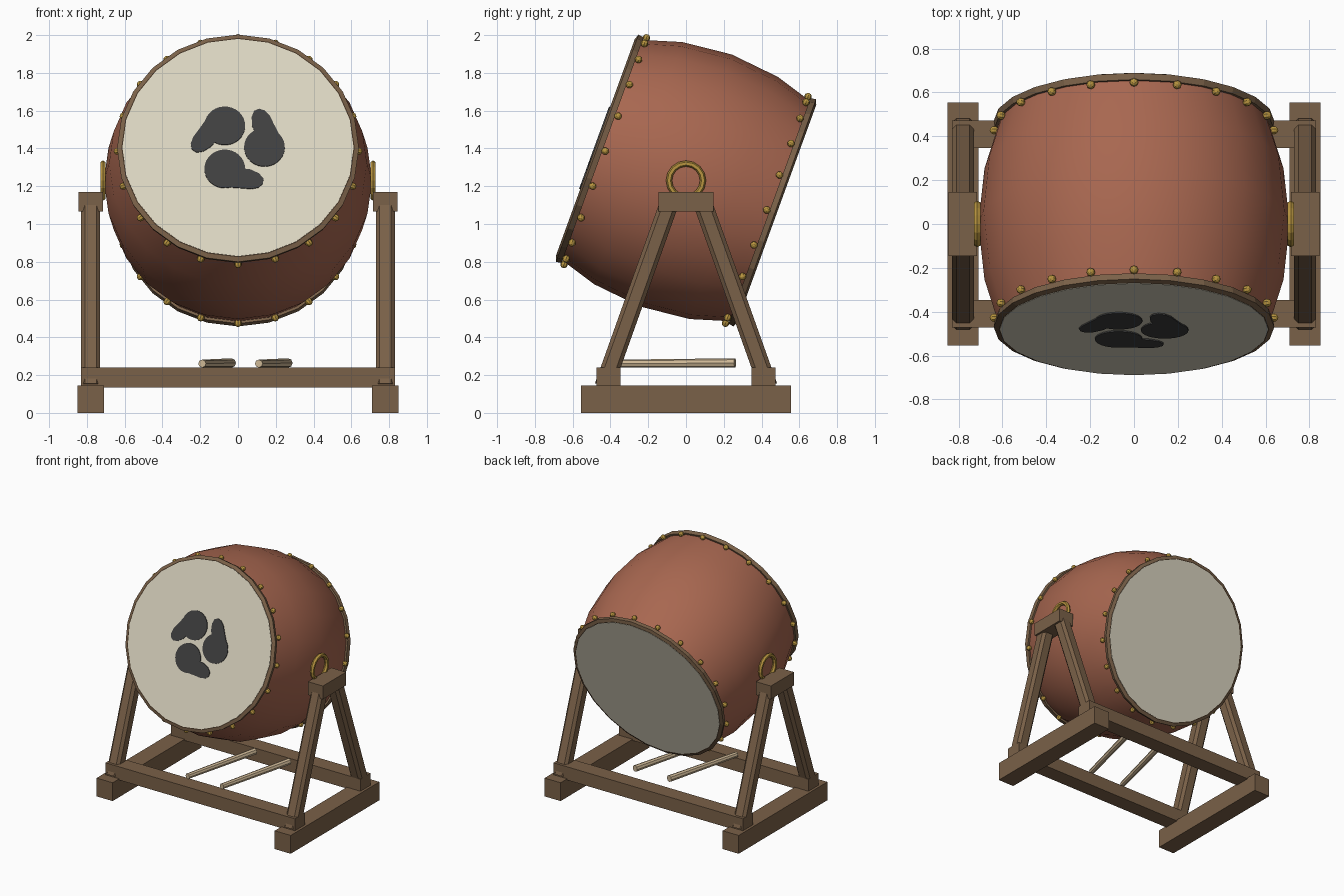
import bpy, bmesh, math
from mathutils import Matrix, Vector

if "Cube" in bpy.data.objects:
    bpy.data.objects.remove(bpy.data.objects["Cube"])


def material(name, rgb):
    m = bpy.data.materials.new(name)
    m.diffuse_color = (*rgb, 1)
    m.use_nodes = True
    m.node_tree.nodes["Principled BSDF"].inputs["Base Color"].default_value = m.diffuse_color
    return m


WOOD = material("brown wood", (0.195, 0.119, 0.065))
RED = material("red lacquer", (0.39, 0.135, 0.08))
HIDE = material("cream hide", (0.71, 0.665, 0.53))
INK = material("black ink", (0.05, 0.05, 0.05))
GOLD = material("brass", (0.48, 0.30, 0.05))
PALE = material("pale wood", (0.61, 0.47, 0.30))

# Drum frame: local y is the drum axis (front is -y), tilted up by 20 degrees
TILT = Matrix.Translation((0, 0, 1.23)) @ Matrix.Rotation(math.radians(-20), 4, 'X')
SIDES = 24


def finish(bm, name, mat, matrix=Matrix(), smooth=None):
    bmesh.ops.recalc_face_normals(bm, faces=bm.faces)
    me = bpy.data.meshes.new(name)
    bm.to_mesh(me)
    bm.free()
    ob = bpy.data.objects.new(name, me)
    bpy.context.collection.objects.link(ob)
    me.materials.append(mat)
    ob.matrix_world = matrix
    if smooth:
        bpy.ops.object.select_all(action='DESELECT')
        ob.select_set(True)
        bpy.context.view_layer.objects.active = ob
        bpy.ops.object.shade_smooth_by_angle(angle=math.radians(smooth))
    return ob


def lathe(name, profile, mat, closed=False, smooth=None):
    """Spin (position, radius) points around the drum axis."""
    bm = bmesh.new()
    rings = []
    for y, r in profile:
        rings.append([bm.verts.new((r * math.sin(a), y, r * math.cos(a)))
                      for a in (i * math.tau / SIDES for i in range(SIDES))])
    pairs = list(zip(rings, rings[1:]))
    if closed:
        pairs.append((rings[-1], rings[0]))
    for a, b in pairs:
        for i in range(SIDES):
            j = (i + 1) % SIDES
            bm.faces.new((a[i], a[j], b[j], b[i]))
    if not closed:
        bm.faces.new(rings[0])
        bm.faces.new(rings[-1])
    return finish(bm, name, mat, TILT, smooth)


def box(name, lo, hi, mat):
    lo, hi = Vector(lo), Vector(hi)
    bm = bmesh.new()
    bmesh.ops.create_cube(bm, size=1, matrix=Matrix.Translation((lo + hi) / 2)
                          @ Matrix.Diagonal((*(hi - lo), 1)))
    return finish(bm, name, mat)


def between(a, b):
    """Matrix placing a z-aligned part between two points, and its length."""
    a, b = Vector(a), Vector(b)
    d = b - a
    return Matrix.Translation((a + b) / 2) @ d.to_track_quat('Z', 'Y').to_matrix().to_4x4(), d.length


# Barrel, rims and heads
lathe("drum_body", [(-0.49, 0.615), (-0.27, 0.682), (0, 0.71), (0.27, 0.682), (0.49, 0.615)],
      RED, smooth=40)
for side, s in (("front", -1), ("back", 1)):
    lathe(side + "_rim", [(s * 0.47, 0.60), (s * 0.47, 0.635), (s * 0.5, 0.64),
                          (s * 0.51, 0.615), (s * 0.505, 0.60)], WOOD, closed=True)
    lathe(side + "_head", [(s * 0.49, 0.612), (s * 0.511, 0.612)], HIDE)

    # Ring of round nails behind each rim
    bm = bmesh.new()
    for i in range(20):
        spin = Matrix.Rotation(i * math.tau / 20, 4, 'Y')
        bmesh.ops.create_uvsphere(bm, u_segments=8, v_segments=6, radius=0.02,
                                  matrix=spin @ Matrix.Translation((0, s * 0.455, 0.638)))
    finish(bm, side + "_nails", GOLD, TILT)

# Three swirling drops painted on the front head
drop = [(0.14 + 0.108 * math.cos(a), 0.108 * math.sin(a))
        for a in (math.radians(120 + 285 * i / 24) for i in range(25))]
drop += [(0.19, 0.13), (0.168, 0.178), (0.142, 0.207), (0.112, 0.217),
         (0.085, 0.205), (0.072, 0.17), (0.075, 0.12)]
bm = bmesh.new()
for k in range(3):
    c, s = math.cos(k * math.tau / 3), math.sin(k * math.tau / 3)
    face = bm.faces.new([bm.verts.new((x * c - z * s, -0.511, x * s + z * c)) for x, z in drop])
    ext = bmesh.ops.extrude_face_region(bm, geom=[face], use_keep_orig=True)
    for v in ext["geom"]:
        if isinstance(v, bmesh.types.BMVert):
            v.co.y -= 0.006
finish(bm, "swirl_mark", INK, TILT)

# Stand, mirrored left and right
for side, s in (("left", -1), ("right", 1)):
    box(side + "_foot", (min(s * 0.71, s * 0.85), -0.555, 0),
        (max(s * 0.71, s * 0.85), 0.555, 0.145), WOOD)
    box(side + "_top_block", (min(s * 0.715, s * 0.845), -0.145, 1.065),
        (max(s * 0.715, s * 0.845), 0.145, 1.17), WOOD)

    # Chamfered slanting legs
    for end, t in (("front", -1), ("back", 1)):
        m, length = between((s * 0.78, t * 0.435, 0.14), (s * 0.78, t * 0.085, 1.12))
        bm = bmesh.new()
        bmesh.ops.create_cube(bm, size=1, matrix=Matrix.Diagonal((0.1, 0.1, length, 1)))
        edges = [e for e in bm.edges if abs(e.verts[0].co.z - e.verts[1].co.z) > 0.5]
        bmesh.ops.bevel(bm, geom=edges, offset=0.02, segments=1, affect='EDGES')
        finish(bm, f"{side}_{end}_leg", WOOD, m)

    # Brass carrying ring
    bpy.ops.mesh.primitive_torus_add(major_segments=16, minor_segments=6, major_radius=0.09,
                                     minor_radius=0.016, location=(s * 0.715, 0, 1.23),
                                     rotation=(0, math.pi / 2, 0))
    ring = bpy.context.object
    ring.name = side + "_ring"
    ring.data.materials.append(GOLD)

    # Drumstick resting on the front beam
    x = 0.11 if s > 0 else -0.19
    m, length = between((x, -0.36, 0.261), (x + 0.155, 0.26, 0.264))
    bm = bmesh.new()
    bmesh.ops.create_cone(bm, cap_ends=True, segments=8, radius1=0.021, radius2=0.025, depth=length)
    finish(bm, side + "_drumstick", PALE, m)

# Cross beams
for end, t in (("front", -0.41), ("back", 0.41)):
    box(end + "_beam", (-0.83, t - 0.063, 0.135), (0.83, t + 0.063, 0.24), WOOD)
